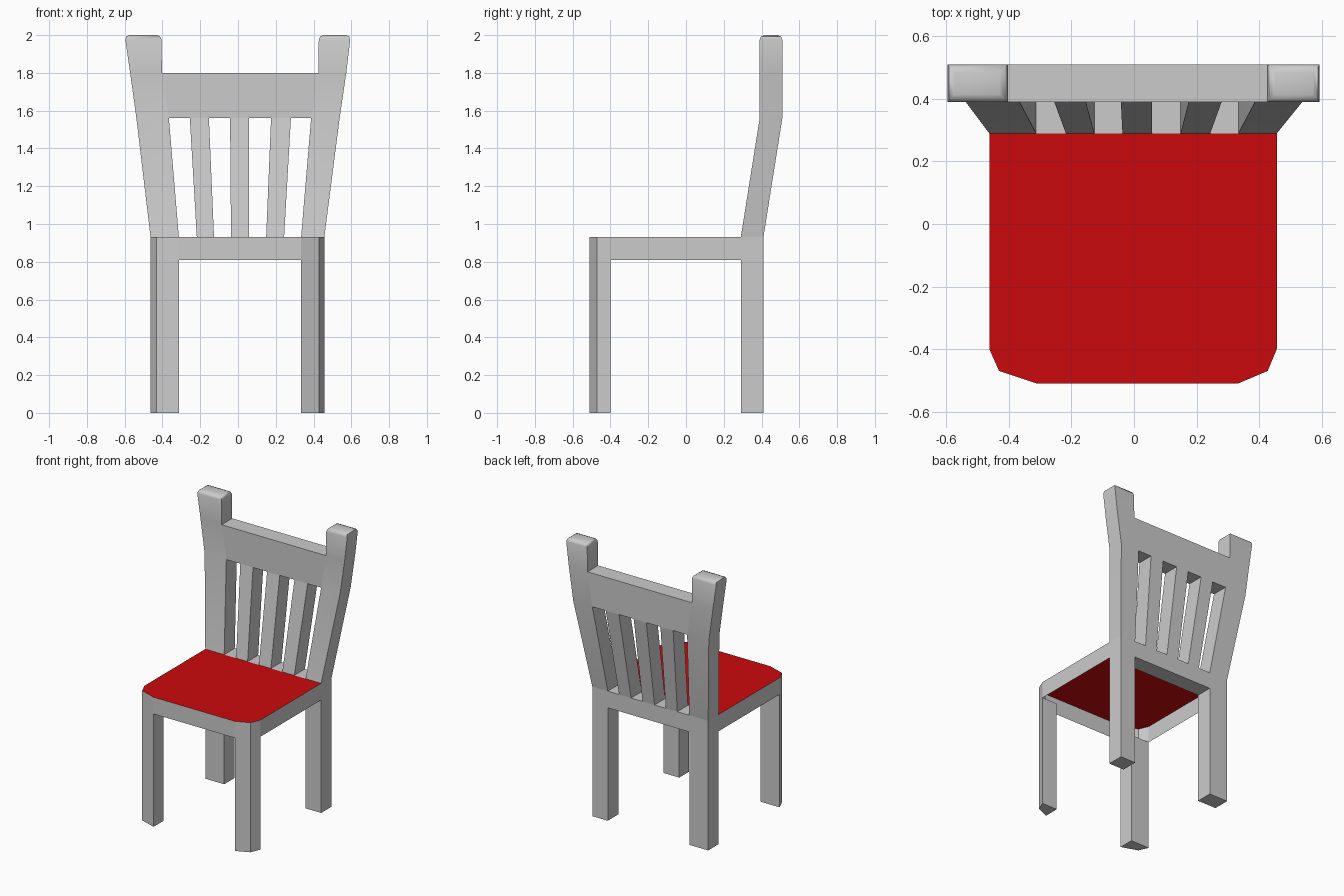
import bpy, bmesh, math

if "Cube" in bpy.data.objects:
    bpy.data.objects.remove(bpy.data.objects["Cube"])

SEAT_LOW, SEAT_TOP, RAIL_LOW = 0.81, 0.93, 1.56


def finish(name, bm, smooth=False, recalc=True):
    if recalc:
        bmesh.ops.recalc_face_normals(bm, faces=bm.faces[:])
    mesh = bpy.data.meshes.new(name)
    bm.to_mesh(mesh)
    bm.free()
    obj = bpy.data.objects.new(name, mesh)
    bpy.context.collection.objects.link(obj)
    if smooth:
        bpy.ops.object.select_all(action='DESELECT')
        obj.select_set(True)
        bpy.context.view_layer.objects.active = obj
        bpy.ops.object.shade_smooth_by_angle(angle=math.radians(50))
    return obj


def loft(name, sections, bevel=0, smooth=False):
    """Solid through a stack of rectangles (x0, x1, y0, y1, z)."""
    bm = bmesh.new()
    rings = [[bm.verts.new((x, y, z)) for x, y in
              ((x0, y0), (x1, y0), (x1, y1), (x0, y1))]
             for x0, x1, y0, y1, z in sections]
    for a, b in zip(rings, rings[1:]):
        for i in range(4):
            j = (i + 1) % 4
            bm.faces.new((a[i], a[j], b[j], b[i]))
    bm.faces.new(rings[0][::-1])
    top = bm.faces.new(rings[-1])
    if bevel:
        bmesh.ops.bevel(bm, geom=list(top.edges), offset=bevel, segments=2,
                        profile=0.5, affect='EDGES')
    return finish(name, bm, smooth)


def prism(name, points, z0, z1):
    bm = bmesh.new()
    face = bm.faces.new([bm.verts.new((x, y, z0)) for x, y in points])
    new = bmesh.ops.extrude_face_region(bm, geom=[face])['geom']
    verts = [g for g in new if isinstance(g, bmesh.types.BMVert)]
    bmesh.ops.translate(bm, verts=verts, vec=(0, 0, z1 - z0))
    return finish(name, bm)


# Clipped front corners, outer side to front
left_corner = [(-0.463, -0.40), (-0.432, -0.47), (-0.313, -0.51)]
right_corner = [(0.334, -0.51), (0.428, -0.47), (0.457, -0.40)]

# Front legs
prism("front_leg_left", left_corner + [(-0.313, -0.40)], 0, SEAT_LOW)
prism("front_leg_right", right_corner + [(0.334, -0.40)], 0, SEAT_LOW)

# Red seat panel
outline = [(-0.463, 0.29)] + left_corner + right_corner + [(0.457, 0.29)]
bm = bmesh.new()
bm.faces.new([bm.verts.new((x, y, SEAT_TOP)) for x, y in outline])
seat = finish("seat", bm, recalc=False)
red = bpy.data.materials.new("seat_red")
red.diffuse_color = (0.6, 0.003, 0.004, 1)
red.use_nodes = True
red.node_tree.nodes["Principled BSDF"].inputs["Base Color"].default_value = red.diffuse_color
seat.data.materials.append(red)

# Thin apron hanging below the seat, open underneath
bm = bmesh.new()
low = [bm.verts.new((x, y, SEAT_LOW)) for x, y in outline]
high = [bm.verts.new((x, y, SEAT_TOP)) for x, y in outline]
for i in range(len(outline) - 1):
    bm.faces.new((low[i], low[i + 1], high[i + 1], high[i]))
finish("seat_apron", bm, recalc=False)

# Rails joining the back posts
loft("back_seat_rail", [(-0.313, 0.334, 0.29, 0.41, z) for z in (SEAT_LOW, SEAT_TOP)])
bm_rail = [(-0.366, 0.387, 0.39, 0.51, RAIL_LOW), (-0.403, 0.425, 0.39, 0.51, 1.80)]
loft("top_rail", bm_rail)

# Back legs and the leaning posts above them: x ranges at seat, bend, rail top, tip
posts = {
    "left": [(-0.463, -0.313), (-0.538, -0.366), (-0.571, -0.403), (-0.60, -0.405)],
    "right": [(0.334, 0.457), (0.387, 0.538), (0.425, 0.573), (0.428, 0.597)],
}
for side, (base, bend, shoulder, tip) in posts.items():
    loft("back_leg_" + side, [(*base, 0.29, 0.41, z) for z in (0, SEAT_TOP)])
    loft("back_post_" + side, [
        (*base, 0.29, 0.41, SEAT_TOP),
        (*bend, 0.39, 0.51, RAIL_LOW),
        (*shoulder, 0.39, 0.51, 1.80),
        (*tip, 0.39, 0.51, 2.0)], bevel=0.025, smooth=True)

# Fanned slats: x range at the bottom, x range at the top
slats = [((-0.218, -0.127), (-0.255, -0.154)),
         ((-0.037, 0.058), (-0.042, 0.058)),
         ((0.149, 0.244), (0.175, 0.280))]
for i, (bottom, top) in enumerate(slats):
    loft(f"back_slat_{i + 1}", [(*bottom, 0.29, 0.41, SEAT_TOP),
                                (*top, 0.39, 0.51, RAIL_LOW)])
